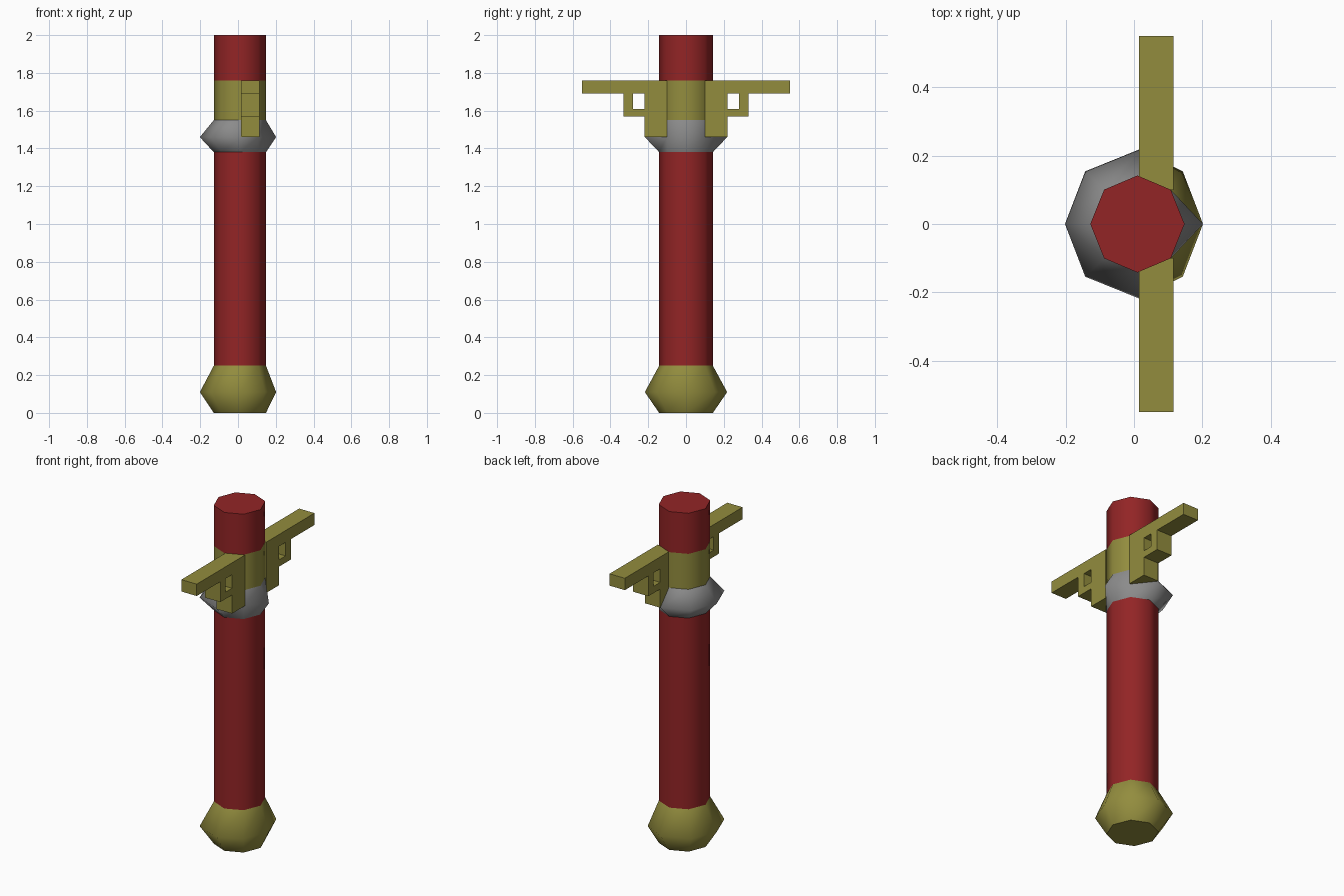
import bpy, bmesh
from math import cos, sin, tau

if "Cube" in bpy.data.objects:
    bpy.data.objects.remove(bpy.data.objects["Cube"], do_unlink=True)


def material(name, rgb):
    m = bpy.data.materials.new(name)
    m.use_nodes = True
    m.diffuse_color = (*rgb, 1)
    m.node_tree.nodes["Principled BSDF"].inputs["Base Color"].default_value = (*rgb, 1)
    return m


RED = material("dark red", (0.29, 0.018, 0.019))
BRASS = material("dull brass", (0.29, 0.265, 0.048))
STEEL = material("grey steel", (0.26, 0.26, 0.26))


def finish(name, bm, mat):
    bmesh.ops.recalc_face_normals(bm, faces=bm.faces)
    mesh = bpy.data.meshes.new(name)
    bm.to_mesh(mesh)
    bm.free()
    mesh.materials.append(mat)
    obj = bpy.data.objects.new(name, mesh)
    bpy.context.collection.objects.link(obj)
    return obj


def slim(z):
    """Octagon of the grip."""
    return [(0.01 + 0.138 * cos(i * tau / 8), 0.142 * sin(i * tau / 8), z) for i in range(8)]


def wide(z):
    """Octagon of the bulges, with its front and back corners nudged sideways."""
    return [(0.202 * cos(i * tau / 8) + (0.015 if i in (2, 6) else 0),
             0.218 * sin(i * tau / 8), z) for i in range(8)]


def loft(name, sections, mat):
    """Smooth sides through the sections, with flat sharp-edged caps."""
    bm = bmesh.new()
    loops = [[bm.verts.new(p) for p in s] for s in sections]
    for a, b in zip(loops, loops[1:]):
        for i in range(8):
            j = (i + 1) % 8
            bm.faces.new((a[i], a[j], b[j], b[i])).smooth = True
    for loop in (loops[0], loops[-1]):
        cap = bm.faces.new(loop)
        for e in cap.edges:
            e.smooth = False
    return finish(name, bm, mat)


# Shaft, bottom to top
loft("pommel", [slim(0), wide(0.11), slim(0.25)], BRASS)
loft("grip", [slim(0.25), slim(1.38)], RED)
loft("guard_collar", [slim(1.55), slim(1.76)], BRASS)
loft("upper_shaft", [slim(1.76), slim(2)], RED)

# Steel ring, pinched to the shaft where the guard arms join it
middle = wide(1.46)
for i in (1, 7):
    middle[i] = slim(1.46)[i]
loft("steel_ring", [slim(1.38), middle, slim(1.55)], STEEL)

# Guard arm: (y start, y end, z start, z end) of each block, mirrored front to back
blocks = {
    "root": (0.10, 0.22, 1.46, 1.69),
    "bar": (0.10, 0.55, 1.69, 1.76),
    "bracket_floor": (0.22, 0.33, 1.57, 1.61),
    "bracket_post": (0.28, 0.33, 1.61, 1.69),
}
bm = bmesh.new()
for y0, y1, z0, z1 in blocks.values():
    new = bmesh.ops.create_cube(bm, size=1)["verts"]
    for v in new:
        v.co.x = 0.065 + v.co.x * 0.1
        v.co.y = (y0 + y1) / 2 + v.co.y * (y1 - y0)
        v.co.z = (z0 + z1) / 2 + v.co.z * (z1 - z0)
arms = finish("guard_arms", bm, BRASS)
mirror = arms.modifiers.new("front and back", "MIRROR")
mirror.use_axis = (False, True, False)
mirror.use_mirror_merge = False
